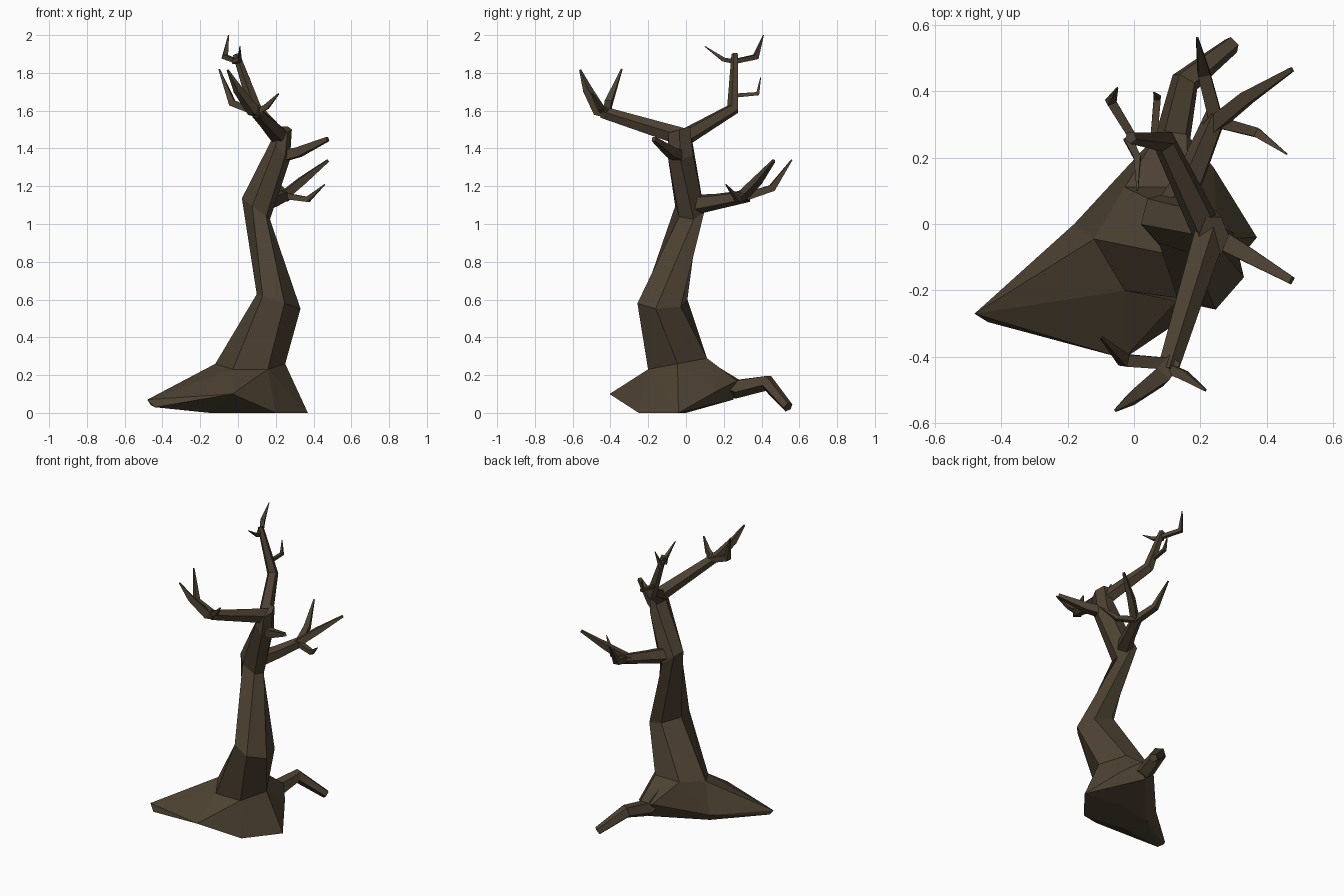
import bpy
import bmesh
from math import cos, sin, radians
from mathutils import Vector

default_cube = bpy.data.objects.get("Cube")
if default_cube:
    bpy.data.objects.remove(default_cube, do_unlink=True)

# One dark brown bark for the whole tree
BARK_COLOUR = (0.075, 0.054, 0.032, 1.0)
bark = bpy.data.materials.new("dark_brown_bark")
bark.use_nodes = True
bark.diffuse_color = BARK_COLOUR
bark.node_tree.nodes["Principled BSDF"].inputs["Base Color"].default_value = BARK_COLOUR


def make_object(name, bm):
    """Turn a bmesh into a flat-shaded bark object."""
    bmesh.ops.recalc_face_normals(bm, faces=bm.faces)
    mesh = bpy.data.meshes.new(name)
    bm.to_mesh(mesh)
    bm.free()
    mesh.materials.append(bark)
    obj = bpy.data.objects.new(name, mesh)
    bpy.context.collection.objects.link(obj)
    return obj


def loft(name, rings):
    """Bridge rings of equal vertex count and cap both ends."""
    bm = bmesh.new()
    loops = [[bm.verts.new(point) for point in ring] for ring in rings]
    count = len(loops[0])
    for lower, upper in zip(loops, loops[1:]):
        for i in range(count):
            j = (i + 1) % count
            bm.faces.new((lower[i], lower[j], upper[j], upper[i]))
    bm.faces.new(loops[0][::-1])
    bm.faces.new(loops[-1])
    return make_object(name, bm)


def hull(name, points):
    """Faceted solid wrapped around a few points."""
    bm = bmesh.new()
    for point in points:
        bm.verts.new(point)
    result = bmesh.ops.convex_hull(bm, input=bm.verts)
    leftovers = {item for item in result["geom_interior"] + result["geom_unused"]
                 if isinstance(item, bmesh.types.BMVert)}
    bmesh.ops.delete(bm, geom=list(leftovers), context="VERTS")
    return make_object(name, bm)


def trunk_ring(centre, radius_x, radius_y, turn=0, slope_x=0, slope_y=0):
    """Six-sided ring, turned about z and tilted along x and y."""
    ring = []
    for i in range(6):
        angle = radians(60 * i + turn)
        dx, dy = radius_x * cos(angle), radius_y * sin(angle)
        ring.append(Vector(centre) + Vector((dx, dy, slope_x * dx + slope_y * dy)))
    return ring


def limb(name, path, sides=5):
    """Tapered branch along points given as x, y, z, radius."""
    points = [Vector(p[:3]) for p in path]
    rings = []
    previous = side = None
    for i, point in enumerate(points):
        after = points[min(i + 1, len(points) - 1)]
        before = points[max(i - 1, 0)]
        incoming = (point - before).normalized()
        outgoing = (after - point).normalized()
        tangent = (incoming + outgoing).normalized()
        if side is None:
            side = tangent.orthogonal().normalized()
        else:
            side = previous.rotation_difference(tangent) @ side
        previous = tangent
        across = tangent.cross(side)
        rings.append([point + path[i][3] * (side * cos(radians(360 * k / sides))
                                            + across * sin(radians(360 * k / sides)))
                      for k in range(sides)])
    return loft(name, rings)


# Trunk, leaning and bending as it rises
foot_ring = trunk_ring((.065, -.045, .26), .185, .18, slope_y=.19)
loft("trunk", [
    foot_ring,
    trunk_ring((.215, -.125, .59), .12, .137, turn=-15, slope_x=-.33),
    trunk_ring((.095, .02, 1.08), .077, .08, turn=15, slope_x=-.75),
    trunk_ring((.225, -.03, 1.39), .05, .078, slope_x=-1),
    trunk_ring((.24, -.035, 1.5), .045, .065, slope_y=.3),
])

# Flared foot of the trunk
front_toe = (-.03, -.405, .1)
left_heel = (-.18, 0, .06)
hull("trunk_foot", foot_ring + [
    front_toe, left_heel,
    (.2, -.25, 0), (.37, -.04, 0), (.24, .17, .12),
    (-.15, -.05, 0), (-.15, -.22, 0), (.1, 0, 0),
    (.07, .27, .17), (.16, .27, .17), (.12, .25, .07),
])

# Broad root reaching out to the front right
hull("front_root", foot_ring[3:5] + [
    front_toe, left_heel,
    (-.48, -.27, .07), (-.44, -.295, .03), (-.46, -.26, .04),
    (-.15, -.05, 0), (-.15, -.22, 0),
])

# Arched root at the back
limb("back_root", [
    (.11, .14, .19, .07), (.12, .27, .13, .055),
    (.155, .43, .16, .045), (.295, .54, .03, .028),
])

# Front branch and its twigs
limb("front_branch", [
    (.23, -.02, 1.46, .05), (.1, -.44, 1.59, .033),
])
limb("front_branch_tip", [
    (.12, -.41, 1.585, .03), (.08, -.46, 1.6, .036),
    (0, -.52, 1.71, .026), (-.055, -.56, 1.815, .006),
], sides=4)
limb("front_branch_inner_twig", [
    (.1, -.42, 1.59, .025), (-.03, -.41, 1.64, .026), (-.1, -.34, 1.82, .005),
], sides=4)
limb("front_branch_outer_twig", [
    (.09, -.43, 1.59, .022), (.15, -.455, 1.62, .02), (.215, -.5, 1.69, .005),
], sides=4)

# Upper back branch and its twigs
limb("upper_branch", [
    (.23, -.04, 1.44, .05), (.09, .25, 1.61, .036), (-.01, .26, 1.9, .019),
])
limb("upper_branch_tip", [
    (0, .255, 1.86, .017), (-.07, .37, 1.885, .02), (-.05, .41, 2, .003),
], sides=4)
limb("upper_branch_front_twig", [
    (-.02, .26, 1.86, .018), (.01, .2, 1.87, .015), (.01, .1, 1.94, .003),
], sides=4)
limb("upper_branch_back_twig", [
    (.06, .26, 1.68, .015), (.07, .38, 1.69, .015), (.06, .395, 1.775, .003),
], sides=4)

# Lower back branch and its twigs
limb("lower_branch", [
    (.11, .02, 1.1, .058), (.18, .16, 1.12, .044), (.25, .33, 1.15, .034),
])
limb("lower_branch_long_twig", [
    (.23, .29, 1.14, .032), (.34, .38, 1.23, .028), (.475, .465, 1.335, .01),
], sides=4)
limb("lower_branch_side_twig", [
    (.24, .31, 1.15, .025), (.37, .275, 1.13, .02), (.46, .21, 1.21, .003),
], sides=4)
limb("lower_branch_back_twig", [
    (.25, .3, 1.14, .03), (.21, .455, 1.19, .026), (.19, .56, 1.34, .005),
], sides=4)

# Short broken branch on the left
limb("side_branch", [
    (.23, -.03, 1.36, .042), (.32, -.08, 1.38, .035), (.475, -.17, 1.45, .016),
], sides=4)
